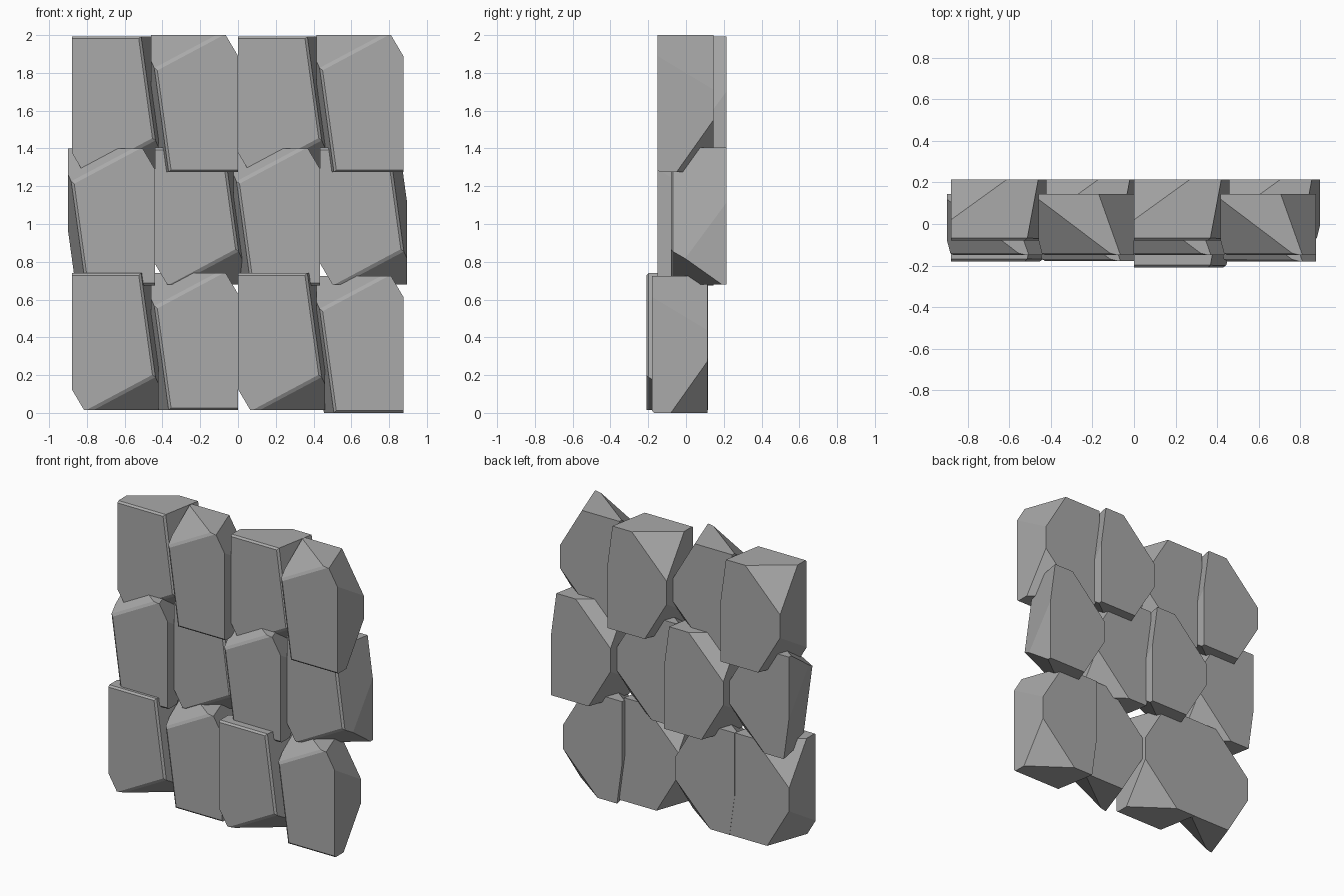
import bpy, bmesh, math
from mathutils import Vector

cube = bpy.data.objects.get("Cube")
if cube:
    bpy.data.objects.remove(cube, do_unlink=True)

# One stone colour
stone = bpy.data.materials.new("stone_grey")
stone.use_nodes = True
grey = (0.4, 0.4, 0.4, 1)
stone.diffuse_color = grey
stone.node_tree.nodes["Principled BSDF"].inputs["Base Color"].default_value = grey

W, D, H = 0.46, 0.295, 0.725
centre = Vector((W / 2, D / 2, H / 2))


def slice_off(bm, a, b, c):
    """Cut the solid along the plane through three points, keeping the middle."""
    a, b, c = Vector(a), Vector(b), Vector(c)
    n = (b - a).cross(c - a).normalized()
    if n.dot(centre - a) > 0:
        n.negate()
    bmesh.ops.bisect_plane(bm, geom=bm.verts[:] + bm.edges[:] + bm.faces[:],
                           plane_co=a, plane_no=n, clear_outer=True)
    bmesh.ops.holes_fill(bm, edges=[e for e in bm.edges if e.is_boundary])


# Chiselled block: a box with its corners cut off
bm = bmesh.new()
bmesh.ops.create_cube(bm, size=1)
for v in bm.verts:
    v.co = Vector((v.co.x * W, v.co.y * D, v.co.z * H)) + centre
slice_off(bm, (0.365, 0, H), (0.44, 0, 0.18), (0.42, D, H))    # leaning side
slice_off(bm, (0, 0.1, H), (0.27, D, H), (0, D, 0.45))         # rear top corner
slice_off(bm, (0.065, 0, 0), (0, 0, 0.11), (0.17, D, 0))       # lower corner
slice_off(bm, (0.14, 0, 0.02), (0.44, 0, 0.18), (W, 0.27, 0))  # front lower corner

# Worn rim along the top, side and lower corner of the front face
front = min(bm.faces, key=lambda f: f.calc_center_median().y)
rim = []
for e in front.edges:
    mid = (e.verts[0].co + e.verts[1].co) / 2
    if mid.z > H - 0.01 or mid.x > 0.2:
        rim.append(e)
bmesh.ops.bevel(bm, geom=rim, offset=0.012, segments=1, affect='EDGES')
bmesh.ops.translate(bm, verts=bm.verts, vec=-centre)
bmesh.ops.recalc_face_normals(bm, faces=bm.faces)
block = bpy.data.meshes.new("stone_block")
bm.to_mesh(block)
bm.free()
block.materials.append(stone)

# Courses: left edge, front, base of each stone, and whether it is turned over
courses = {
    "bottom": [(-0.88, -0.18, 0.015, False), (-0.46, -0.178, 0.015, True),
               (0, -0.21, 0.015, False), (0.415, -0.18, 0, True)],
    "middle": [(-0.9, -0.15, 0.675, True), (-0.44, -0.08, 0.68, False),
               (-0.025, -0.15, 0.675, True), (0.435, -0.08, 0.68, False)],
    "top": [(-0.88, -0.08, 1.268, False), (-0.46, -0.15, 1.275, True),
            (0, -0.08, 1.268, False), (0.415, -0.15, 1.275, True)],
}
for course, stones in courses.items():
    for i, (x, y, z, turned) in enumerate(stones):
        ob = bpy.data.objects.new(f"{course}_stone_{i + 1}", block)
        ob.location = Vector((x, y, z)) + centre
        ob.rotation_euler.y = math.pi if turned else 0
        bpy.context.scene.collection.objects.link(ob)
